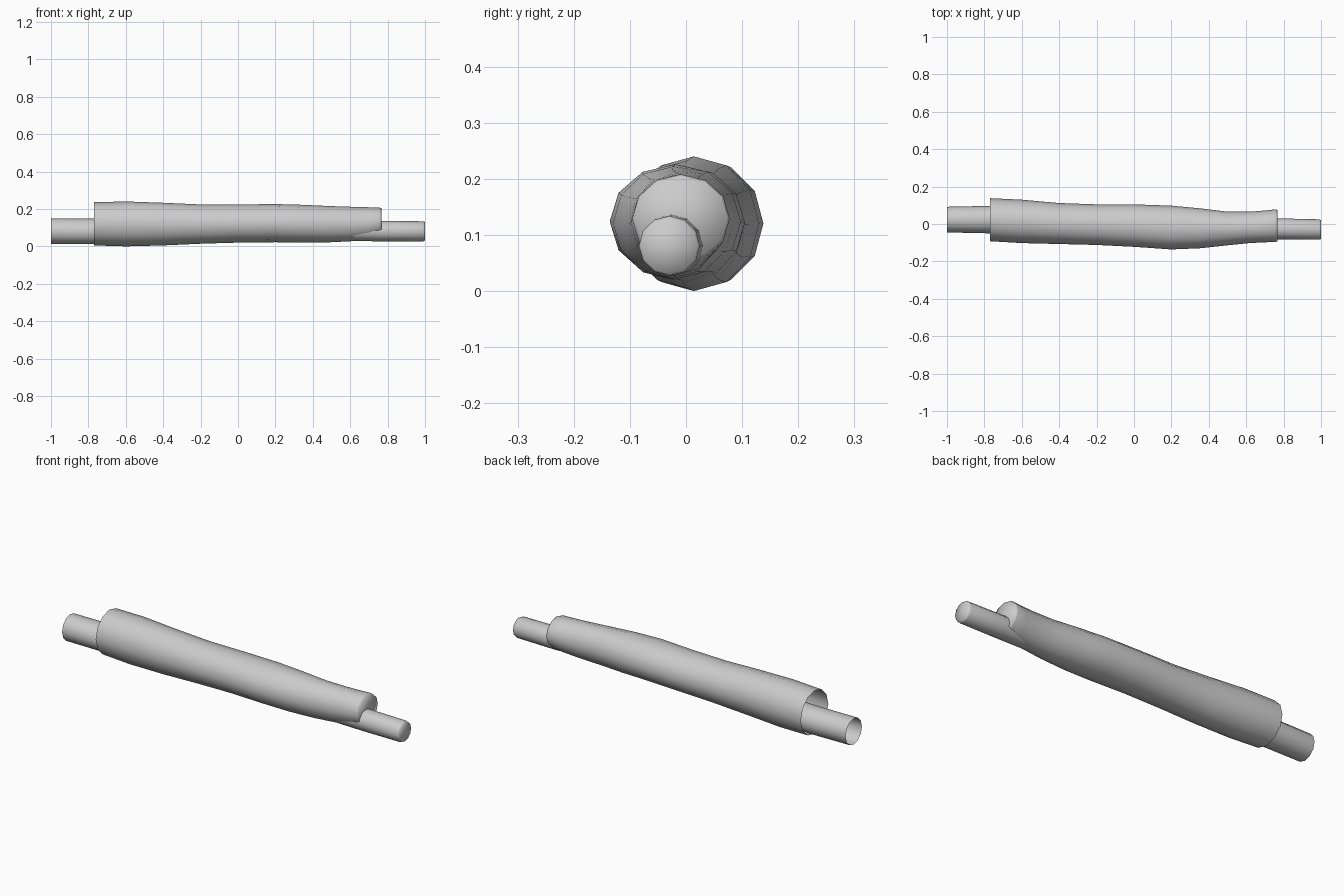
import bpy, bmesh, math

if "Cube" in bpy.data.objects:
    bpy.data.objects.remove(bpy.data.objects["Cube"])

SIDES = 12

grey = bpy.data.materials.new("light_grey")
grey.diffuse_color = (0.6, 0.6, 0.6, 1)
grey.use_nodes = True
grey.node_tree.nodes["Principled BSDF"].inputs["Base Color"].default_value = grey.diffuse_color


def lofted_tube(name, rings):
    """Tube along x, open at the left end and closed at the right.
    Each ring is (x, y_min, y_max, z_min, z_max)."""
    bm = bmesh.new()
    loops = []
    for x, y0, y1, z0, z1 in rings:
        cy, cz, ry, rz = (y0 + y1) / 2, (z0 + z1) / 2, (y1 - y0) / 2, (z1 - z0) / 2
        loops.append([bm.verts.new((x, cy + ry * math.cos(a), cz + rz * math.sin(a)))
                      for a in (2 * math.pi * i / SIDES for i in range(SIDES))])
    for a, b in zip(loops, loops[1:]):
        for i in range(SIDES):
            j = (i + 1) % SIDES
            bm.faces.new((a[i], a[j], b[j], b[i]))
    # end cap, fanned from a centre point
    last = loops[-1]
    mid = bm.verts.new(sum((v.co for v in last), last[0].co * 0) / SIDES)
    for i in range(SIDES):
        bm.faces.new((last[i], last[(i + 1) % SIDES], mid))
    bmesh.ops.recalc_face_normals(bm, faces=bm.faces)
    for f in bm.faces:
        f.smooth = True
    # make sure the side walls face outward
    wall = bm.faces[:][-1]
    if wall.normal.x < 0:
        bmesh.ops.reverse_faces(bm, faces=bm.faces[:])
    mesh = bpy.data.meshes.new(name)
    bm.to_mesh(mesh)
    bm.free()
    mesh.materials.append(grey)
    obj = bpy.data.objects.new(name, mesh)
    bpy.context.collection.objects.link(obj)
    return obj


# wide outer sleeve with a gentle wave
lofted_tube("outer_sleeve", [
    (-0.77, -0.092, 0.138, 0.005, 0.236),
    (-0.60, -0.102, 0.130, 0.000, 0.240),
    (-0.40, -0.107, 0.112, 0.005, 0.233),
    (-0.20, -0.112, 0.105, 0.014, 0.224),
    (0.00, -0.122, 0.105, 0.020, 0.224),
    (0.20, -0.136, 0.098, 0.022, 0.226),
    (0.35, -0.130, 0.084, 0.020, 0.222),
    (0.50, -0.114, 0.066, 0.022, 0.215),
    (0.62, -0.102, 0.066, 0.028, 0.211),
    (0.70, -0.098, 0.072, 0.037, 0.209),
    (0.755, -0.096, 0.078, 0.050, 0.208),
    (0.767, -0.092, 0.075, 0.056, 0.204),
])

# thin inner rod running through the sleeve
lofted_tube("inner_rod", [
    (-1.00, -0.045, 0.092, 0.012, 0.150),
    (-0.77, -0.050, 0.097, 0.012, 0.148),
    (0.00, -0.070, 0.055, 0.028, 0.150),
    (0.60, -0.084, 0.030, 0.030, 0.140),
    (0.77, -0.082, 0.030, 0.026, 0.136),
    (0.99, -0.084, 0.025, 0.027, 0.134),
    (1.00, -0.080, 0.021, 0.031, 0.130),
])
